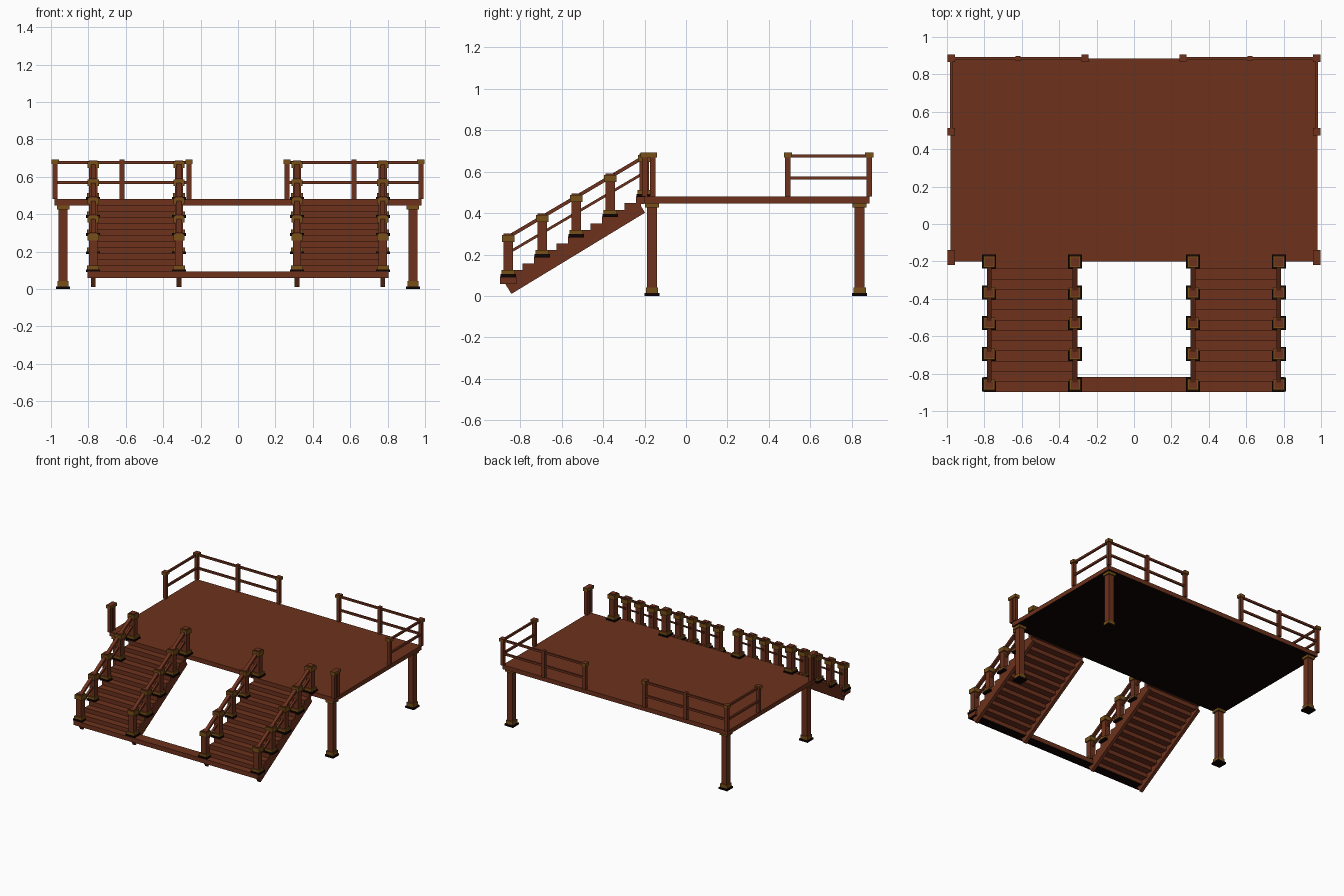
import bpy, bmesh, math
from mathutils import Vector

if "Cube" in bpy.data.objects:
    bpy.data.objects.remove(bpy.data.objects["Cube"])


def material(name, col):
    m = bpy.data.materials.new(name)
    m.diffuse_color = (*col, 1)
    m.use_nodes = True
    m.node_tree.nodes["Principled BSDF"].inputs["Base Color"].default_value = m.diffuse_color
    return m


WOOD = material("red brown wood", (0.153, 0.031, 0.012))
GOLD = material("aged brass", (0.185, 0.077, 0.009))
DARK = material("near black", (0.004, 0.001, 0.001))


def mesh_object(name, bm, mat):
    bmesh.ops.recalc_face_normals(bm, faces=bm.faces)
    me = bpy.data.meshes.new(name)
    bm.to_mesh(me)
    bm.free()
    me.materials.append(mat)
    ob = bpy.data.objects.new(name, me)
    bpy.context.collection.objects.link(ob)
    return ob


def box(name, x0, x1, y0, y1, z0, z1, mat=WOOD):
    bm = bmesh.new()
    bmesh.ops.create_cube(bm, size=1)
    for v in bm.verts:
        v.co = Vector(((x0 + x1) / 2 + v.co.x * (x1 - x0),
                       (y0 + y1) / 2 + v.co.y * (y1 - y0),
                       (z0 + z1) / 2 + v.co.z * (z1 - z0)))
    return mesh_object(name, bm, mat)


def block(name, x, y, w, z0, z1, mat=WOOD):
    return box(name, x - w / 2, x + w / 2, y - w / 2, y + w / 2, z0, z1, mat)


def paint_facing(ob, mat, z_sign):
    """Give the faces that point up (+1) or down (-1) a second colour."""
    ob.data.materials.append(mat)
    for p in ob.data.polygons:
        if p.normal.z * z_sign > 0.9:
            p.material_index = 1


def side_profile(name, pts, x, w, mat=WOOD):
    """Extrude a (y, z) outline along x."""
    bm = bmesh.new()
    f = bm.faces.new([bm.verts.new((x - w / 2, y, z)) for y, z in pts])
    r = bmesh.ops.extrude_face_region(bm, geom=[f])
    bmesh.ops.translate(bm, vec=(w, 0, 0),
                        verts=[v for v in r["geom"] if isinstance(v, bmesh.types.BMVert)])
    return mesh_object(name, bm, mat)


TOP = 0.48

# Deck platform with a dark underside
paint_facing(box("deck", -0.98, 0.98, -0.20, 0.885, 0.446, TOP), DARK, -1)

# Four legs with brass collars and dark feet
for x in (-0.935, 0.935):
    for y in (-0.164, 0.838):
        block("leg", x, y, 0.047, 0.01, 0.447)
        block("leg_foot", x, y, 0.074, 0.0, 0.014, DARK)
        block("leg_foot_collar", x, y, 0.060, 0.014, 0.042, GOLD)
        block("leg_top_collar", x, y, 0.066, 0.426, 0.446, GOLD)


# Deck railing: brass-sided caps with wooden tops
def rail_post(x, y):
    block("railing_post", x, y, 0.026, TOP, 0.685)
    paint_facing(block("railing_post_cap", x, y, 0.040, 0.668, 0.692, GOLD), WOOD, 1)


for s in (-1, 1):
    for x, y in ((0.978, 0.885), (0.978, 0.492), (0.262, 0.885),
                 (0.978, -0.160), (0.978, -0.199)):
        rail_post(s * x, y)
    block("railing_middle_post", s * 0.62, 0.885, 0.027, TOP, 0.692)
    for z in (0.676, 0.570):
        xa, xb = sorted((s * 0.262, s * 0.978))
        box("back_rail", xa, xb, 0.878, 0.892, z - 0.008, z + 0.008)
        box("side_rail", s * 0.978 - 0.007, s * 0.978 + 0.007,
            0.492, 0.885, z - 0.008, z + 0.008)

# Stairs
Y0, Z0 = -0.858, 0.093
RUN, RISE, STEPS = 0.0547, 0.03225, 12
SLOPE = RISE / RUN
beam = box("bottom_beam", -0.805, 0.805, Y0 - 0.04, Y0 + 0.04, Z0 - 0.035, Z0)
paint_facing(beam, DARK, -1)

for s in (-1, 1):
    xa, xb = sorted((s * 0.303, s * 0.787))
    # treads
    for k in range(1, STEPS + 1):
        y, z = Y0 + RUN * k, Z0 + RISE * k
        back = min(y + 0.04, -0.20)
        box("tread", xa, xb, y - 0.04, back, z - 0.035, z)
    for x in (s * 0.774, s * 0.316):
        # sloped stringer with square-cut ends
        ya, za, yb, zb = -0.843, 0.010, -0.198, 0.402
        L = math.hypot(yb - ya, zb - za)
        ny, nz = -(zb - za) / L * 0.062, (yb - ya) / L * 0.062
        side_profile("stringer", [(ya, za), (yb, zb), (yb + ny, zb + nz),
                                  (ya + ny, za + nz)], x, 0.026)
        # newel posts, one every third step
        for k in range(0, STEPS + 1, 3):
            y, z = Y0 + RUN * k, Z0 + RISE * k
            block("newel_post", x, y, 0.044, z, z + 0.208)
            block("newel_base", x, y, 0.075, z - 0.003, z + 0.012, DARK)
            block("newel_base_collar", x, y, 0.064, z + 0.012, z + 0.032, GOLD)
            block("newel_cap", x, y, 0.060, z + 0.167, z + 0.201, GOLD)
        # sloped handrails
        for h, t, w in ((0.192, 0.020, 0.026), (0.115, 0.015, 0.016)):
            ye = Y0 + RUN * STEPS
            ze = Z0 + RISE * STEPS + h
            zs = Z0 + h
            side_profile("stair_handrail", [(Y0, zs - t / 2), (ye, ze - t / 2),
                                            (ye, ze + t / 2), (Y0, zs + t / 2)], x, w)
